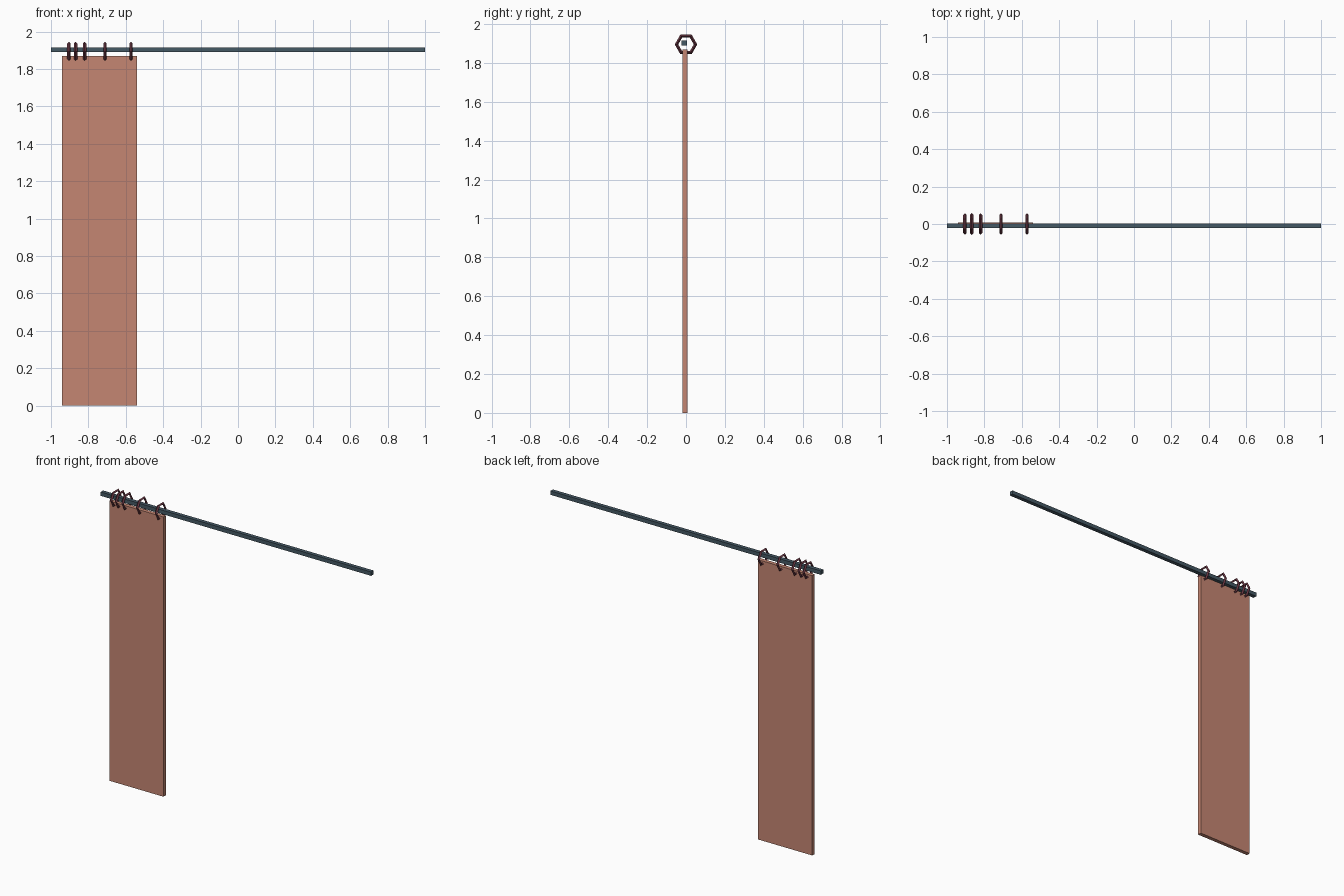
import bpy
from math import pi

if "Cube" in bpy.data.objects:
    bpy.data.objects.remove(bpy.data.objects["Cube"])


def material(name, rgb):
    m = bpy.data.materials.new(name)
    m.diffuse_color = (*rgb, 1)
    m.use_nodes = True
    m.node_tree.nodes["Principled BSDF"].inputs["Base Color"].default_value = m.diffuse_color
    return m


def box(name, lo, hi, mat):
    bpy.ops.mesh.primitive_cube_add(size=1, location=[(a + b) / 2 for a, b in zip(lo, hi)])
    ob = bpy.context.object
    ob.name = name
    ob.scale = [b - a for a, b in zip(lo, hi)]
    bpy.ops.object.transform_apply(location=False, rotation=False, scale=True)
    ob.data.materials.append(mat)


slate = material("slate", (0.06, 0.10, 0.13))
terracotta = material("terracotta", (0.56, 0.24, 0.17))
maroon = material("maroon", (0.15, 0.04, 0.06))

# Square rod and hanging curtain panel
box("curtain_rod", (-1, -0.022, 1.89), (1, 0.004, 1.916), slate)
box("curtain", (-0.94, -0.017, 0), (-0.54, 0.009, 1.87), terracotta)

# Hexagonal rings, corners pointing front and back, bunched to the left
for i, x in enumerate((-0.904, -0.868, -0.82, -0.711, -0.572)):
    bpy.ops.mesh.primitive_torus_add(
        major_segments=6, minor_segments=4, major_radius=0.049, minor_radius=0.009,
        location=(x, 0, 1.895), rotation=(pi / 2, 0, pi / 2))
    ring = bpy.context.object
    ring.name = f"curtain_ring_{i + 1}"
    ring.data.materials.append(maroon)
    for p in ring.data.polygons:
        p.use_smooth = False
